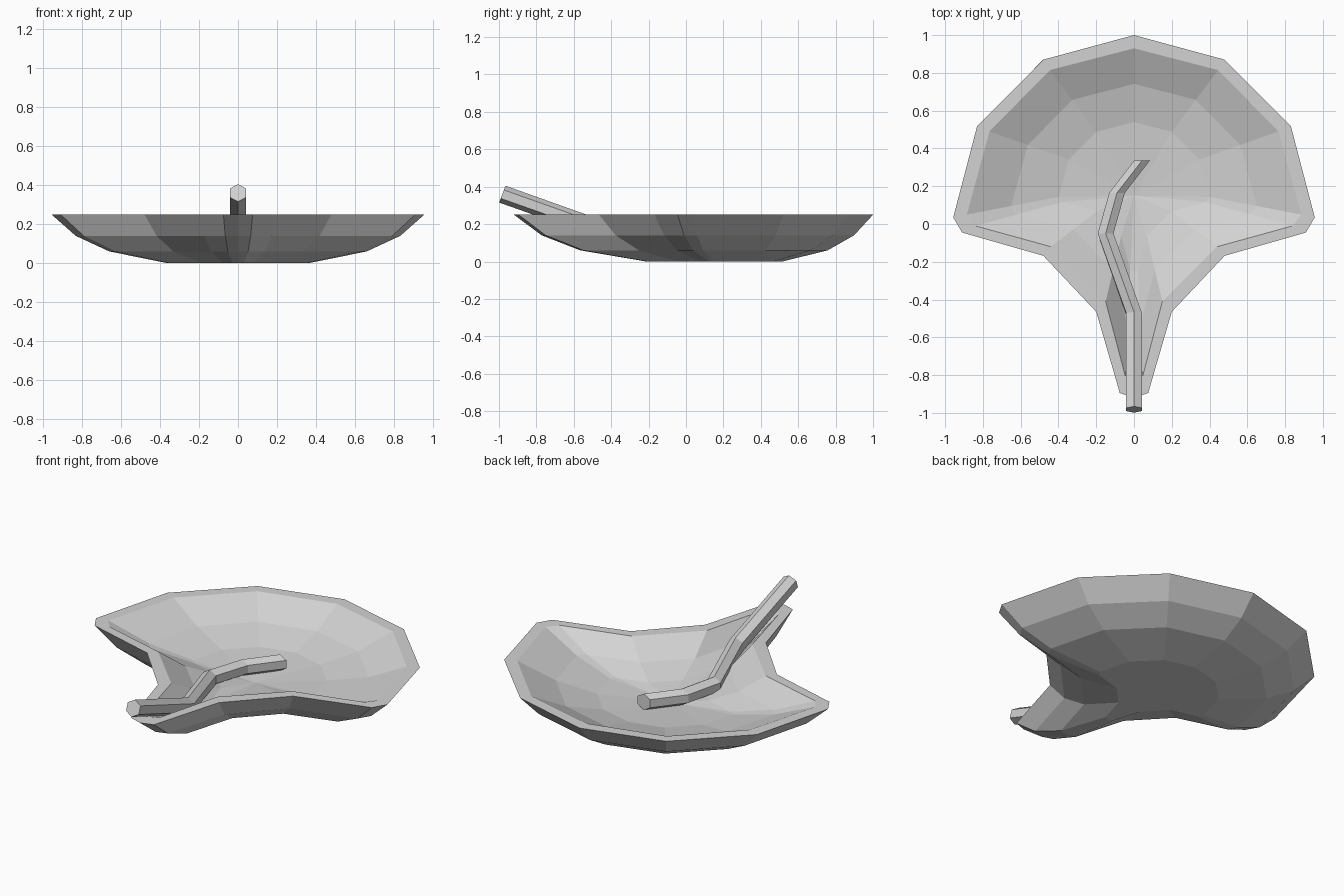
import bpy
import bmesh
import math
from mathutils import Vector

cube = bpy.data.objects.get("Cube")
if cube:
    bpy.data.objects.remove(cube, do_unlink=True)

grey = bpy.data.materials.new("light_grey")
grey.use_nodes = True
colour = (0.65, 0.65, 0.65, 1)
grey.diffuse_color = colour
grey.node_tree.nodes["Principled BSDF"].inputs["Base Color"].default_value = colour


def mirrored(half):
    """Close a half outline that starts and ends on x = 0."""
    return half + [(-x, y) for x, y in reversed(half[1:-1])]


def scaled_ring(outline, factor, z, centre_y=0.22):
    """Shrink an outline towards the middle of the leaf at height z."""
    return [Vector((x * factor, centre_y + (y - centre_y) * factor, z))
            for x, y in outline]


def skin(name, rings, start=None, end=None):
    """Bridge rings in order; close each end with a fan or one flat face."""
    bm = bmesh.new()
    loops = [[bm.verts.new(p) for p in ring] for ring in rings]
    n = len(loops[0])
    for a, b in zip(loops, loops[1:]):
        for i in range(n):
            j = (i + 1) % n
            bm.faces.new((a[i], a[j], b[j], b[i]))
    for loop, apex in ((loops[0], start), (loops[-1], end)):
        if apex is None:
            bm.faces.new(loop)
        else:
            tip = bm.verts.new(apex)
            for i in range(n):
                bm.faces.new((loop[i], loop[(i + 1) % n], tip))
    bmesh.ops.recalc_face_normals(bm, faces=bm.faces)
    mesh = bpy.data.meshes.new(name)
    bm.to_mesh(mesh)
    bm.free()
    mesh.materials.append(grey)
    obj = bpy.data.objects.new(name, mesh)
    bpy.context.collection.objects.link(obj)
    return obj


# Leaf-shaped dish: outer wall up to the flat rim, then the shallow inside
outer = mirrored([(0, 1), (0.48, 0.87), (0.83, 0.52), (0.957, 0.035),
                  (0.91, -0.045), (0.48, -0.168), (0.2, -0.465),
                  (0.075, -0.895), (0, -0.92)])
inner = mirrored([(0, 0.93), (0.445, 0.815), (0.765, 0.49), (0.885, 0.05),
                  (0.84, -0.01), (0.44, -0.12), (0.15, -0.41),
                  (0.045, -0.81), (0, -0.825)])
dish_rings = [scaled_ring(outer, f, z) for f, z in
              ((0.38, 0), (0.69, 0.06), (0.87, 0.14), (1, 0.25))]
dish_rings += [scaled_ring(inner, f, z) for f, z in
               ((1, 0.25), (0.735, 0.16), (0.45, 0.11))]
skin("leaf_dish", dish_rings, start=(0, 0.22, 0), end=(0, 0.15, 0.08))

# Bent six-sided stem lying in the dish and rising over the front spout
path = [((0, -0.982, 0.36), 0.36), ((0, -0.475, 0.18), 0.2),
        ((-0.15, -0.05, 0.145), 0), ((-0.09, 0.165, 0.14), 0),
        ((0.042, 0.335, 0.14), 0)]
stem_rings = []
for point, tilt in path:
    up = Vector((0, math.sin(tilt), math.cos(tilt)))
    stem_rings.append([
        Vector(point) + 0.048 * (math.sin(a) * Vector((1, 0, 0)) + math.cos(a) * up)
        for a in (math.tau * k / 6 for k in range(6))])
skin("stem", stem_rings)
